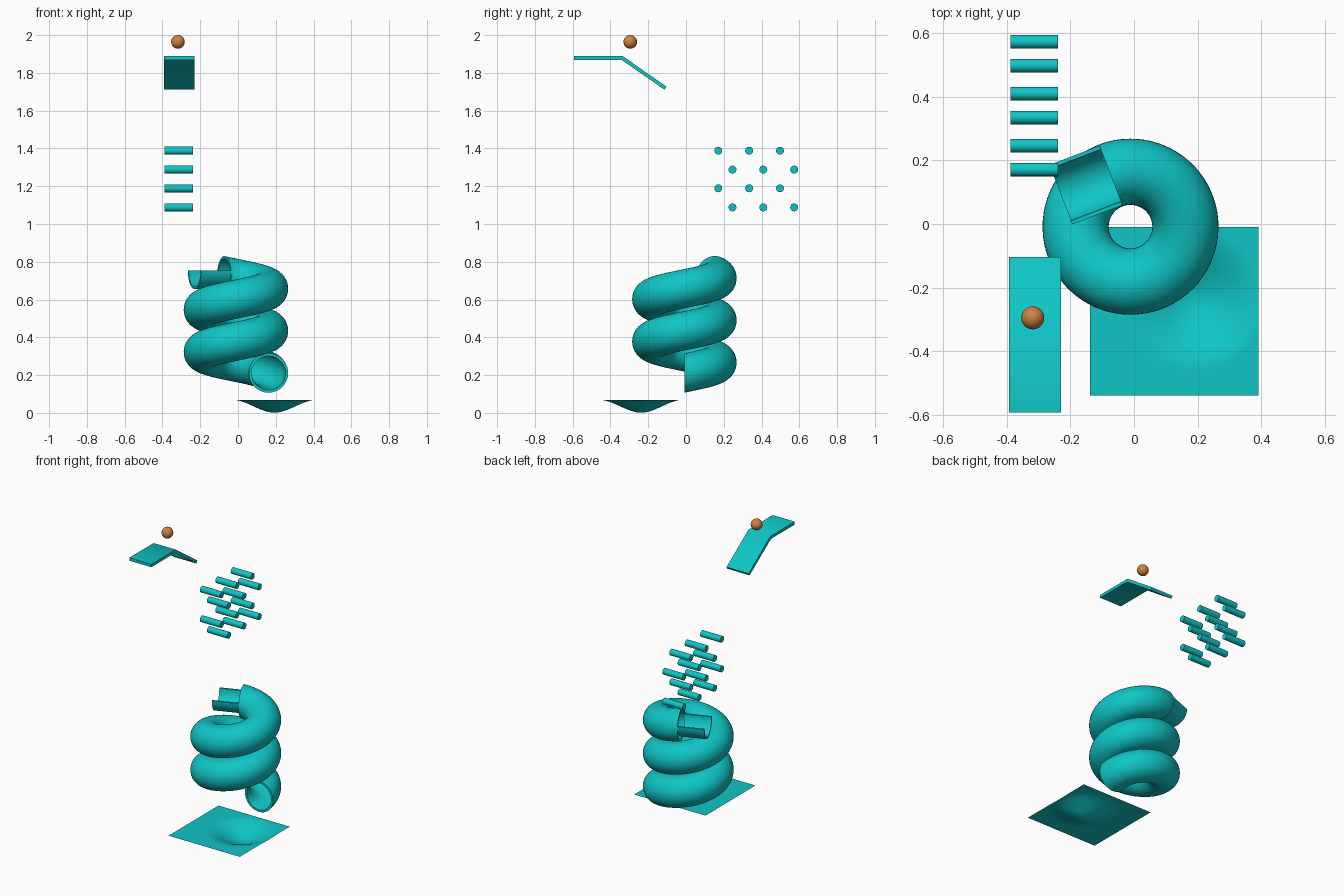
import bpy, bmesh, math
from mathutils import Vector

if "Cube" in bpy.data.objects:
    bpy.data.objects.remove(bpy.data.objects["Cube"])


def material(name, rgb):
    m = bpy.data.materials.new(name)
    m.diffuse_color = (*rgb, 1)
    m.use_nodes = True
    m.node_tree.nodes["Principled BSDF"].inputs["Base Color"].default_value = m.diffuse_color
    return m


TEAL = material("teal", (0.005, 0.56, 0.56))
ORANGE = material("orange", (0.62, 0.22, 0.055))


def finish(bm, name, mat, angle=40):
    bmesh.ops.recalc_face_normals(bm, faces=bm.faces)
    me = bpy.data.meshes.new(name)
    bm.to_mesh(me)
    bm.free()
    me.materials.append(mat)
    ob = bpy.data.objects.new(name, me)
    bpy.context.collection.objects.link(ob)
    bpy.ops.object.select_all(action='DESELECT')
    ob.select_set(True)
    bpy.context.view_layer.objects.active = ob
    bpy.ops.object.shade_smooth_by_angle(angle=math.radians(angle))
    return ob


def loft(rings, name, mat, cyclic=False):
    """Bridge closed rings; cap the ends unless the rings form a loop."""
    bm = bmesh.new()
    rows = [[bm.verts.new(p) for p in r] for r in rings]
    n = len(rows[0])
    pairs = list(zip(rows, rows[1:])) + ([(rows[-1], rows[0])] if cyclic else [])
    for a, b in pairs:
        for j in range(n):
            k = (j + 1) % n
            bm.faces.new((a[j], a[k], b[k], b[j]))
    if not cyclic:
        bm.faces.new(rows[0])
        bm.faces.new(rows[-1])
    return finish(bm, name, mat)


# ball
bm = bmesh.new()
bmesh.ops.create_uvsphere(bm, u_segments=32, v_segments=16, radius=0.036)
bmesh.ops.translate(bm, verts=bm.verts, vec=(-0.318, -0.295, 1.964))
finish(bm, "ball", ORANGE)

# bent launch ramp
ramp = [(-0.593, 1.889), (-0.335, 1.889), (-0.103, 1.727),
        (-0.114, 1.711), (-0.341, 1.869), (-0.593, 1.869)]
loft([[(x, y, z) for y, z in ramp] for x in (-0.393, -0.229)], "ramp", TEAL)

# staggered pegs
for row, z in enumerate((1.388, 1.288, 1.189, 1.088)):
    for col in range(3):
        y = (0.171, 0.246)[row % 2] + 0.1633 * col
        circle = [(0.021 * math.cos(a), 0.021 * math.sin(a))
                  for a in (math.tau * i / 32 for i in range(32))]
        loft([[(x, y + c, z + s) for c, s in circle] for x in (-0.388, -0.239)],
             f"peg_{row}_{col}", TEAL)

# hollow spiral tube
CX, CY, R, OUT, INN = -0.011, -0.0085, 0.1725, 0.104, 0.09
END = math.radians(720 + 111)
Z0, Z1 = 0.211, 0.7265
STEPS, SIDES = 160, 40


def tube_ring(i, r):
    a = END * i / STEPS
    z = Z0 + (Z1 - Z0) * i / STEPS
    ring = []
    for j in range(SIDES):
        t = math.tau * j / SIDES
        d = R + r * math.cos(t)
        ring.append((CX + d * math.cos(a), CY + d * math.sin(a), z + r * math.sin(t)))
    return ring


rings = [tube_ring(i, OUT) for i in range(STEPS + 1)]
rings += [tube_ring(i, INN) for i in reversed(range(STEPS + 1))]
loft(rings, "spiral_tube", TEAL, cyclic=True)

# half-pipe inlet trough at the top of the spiral
side = Vector((math.cos(END), math.sin(END), 0))
along = Vector((-side.y, side.x, 0))
start = Vector((CX, CY, 0.755)) + side * R
half = [(r * math.cos(t), -r * math.sin(t))
        for r, order in ((0.1, range(25)), (0.088, range(24, -1, -1)))
        for t in (math.pi * i / 24 for i in order)]
loft([[start + along * d + side * u + Vector((0, 0, v)) for u, v in half]
      for d in (0, 0.168)], "inlet_trough", TEAL)

# catch sheet with a smooth dip
bm = bmesh.new()
bmesh.ops.create_grid(bm, x_segments=64, y_segments=64, size=0.265)
for v in bm.verts:
    v.co += Vector((0.126, -0.274, 0.069))
    t = max(0, 1 - math.hypot(v.co.x - 0.193, v.co.y + 0.238) / 0.222)
    v.co.z -= 0.068 * (3 * t * t - 2 * t ** 3)
finish(bm, "catch_sheet", TEAL)
